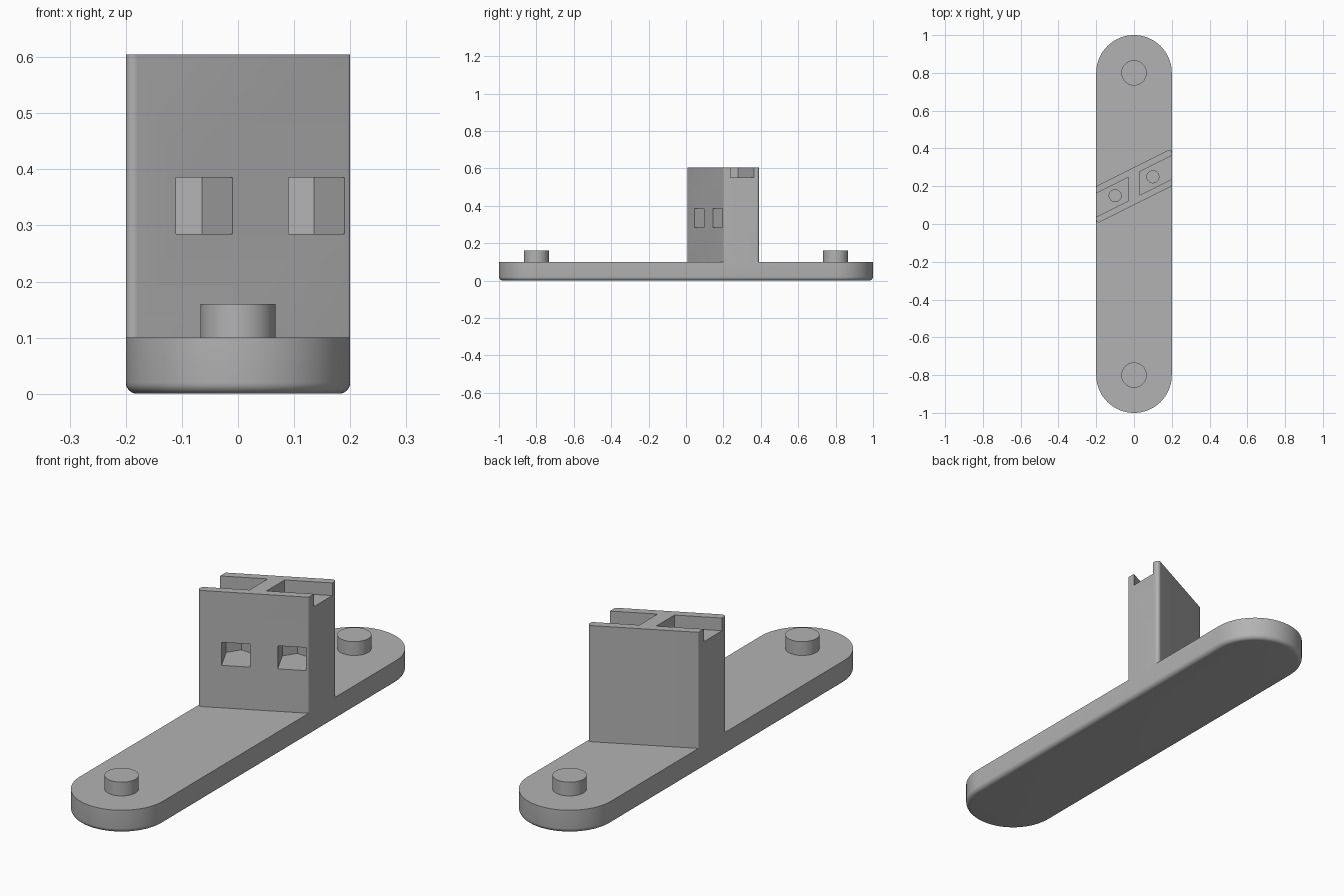
import bpy, bmesh, math
from mathutils import Vector

if "Cube" in bpy.data.objects:
    bpy.data.objects.remove(bpy.data.objects["Cube"])

grey = bpy.data.materials.new("plain_grey")
grey.diffuse_color = (0.45, 0.45, 0.45, 1)
grey.use_nodes = True
grey.node_tree.nodes["Principled BSDF"].inputs["Base Color"].default_value = grey.diffuse_color


def prism(name, pts, z0, z1):
    """Extrude a counter-clockwise outline from z0 to z1."""
    bm = bmesh.new()
    face = bm.faces.new([bm.verts.new((x, y, z0)) for x, y in pts])
    ext = bmesh.ops.extrude_face_region(bm, geom=[face])["geom"]
    bmesh.ops.translate(bm, vec=(0, 0, z1 - z0),
                        verts=[g for g in ext if isinstance(g, bmesh.types.BMVert)])
    bmesh.ops.recalc_face_normals(bm, faces=bm.faces)
    me = bpy.data.meshes.new(name)
    bm.to_mesh(me)
    bm.free()
    me.materials.append(grey)
    ob = bpy.data.objects.new(name, me)
    bpy.context.collection.objects.link(ob)
    return ob


def arc(cx, cy, r, a0, a1, n):
    return [(cx + r * math.cos(math.radians(a0 + (a1 - a0) * i / n)),
             cy + r * math.sin(math.radians(a0 + (a1 - a0) * i / n))) for i in range(n + 1)]


def circle(cx, cy, r, n=48):
    return arc(cx, cy, r, 0, 360, n)[:-1]


def fillet(corners, radii, n=8):
    """Round each corner of a counter-clockwise convex outline."""
    out = []
    for i, r in enumerate(radii):
        p = Vector(corners[i])
        a = (Vector(corners[i - 1]) - p).normalized()
        b = (Vector(corners[(i + 1) % len(corners)]) - p).normalized()
        half = a.angle(b) / 2
        c = p + (a + b).normalized() * (r / math.sin(half))
        start = p + a * (r / math.tan(half)) - c
        a0 = math.degrees(math.atan2(start.y, start.x))
        out += arc(c.x, c.y, r, a0, a0 + 180 - math.degrees(2 * half), n)
    return out


def apply_modifiers(ob):
    dg = bpy.context.evaluated_depsgraph_get()
    me = bpy.data.meshes.new_from_object(ob.evaluated_get(dg))
    ob.modifiers.clear()
    ob.data = me


def smooth(ob):
    bpy.ops.object.select_all(action="DESELECT")
    ob.select_set(True)
    bpy.context.view_layer.objects.active = ob
    bpy.ops.object.shade_smooth_by_angle(angle=math.radians(30))


# Base plate with rounded ends and a rounded lower rim
base = prism("base_plate", arc(0, 0.8, 0.2, 0, 180, 40) + arc(0, -0.8, 0.2, 180, 360, 40), 0, 0.1)
bm = bmesh.new()
bm.from_mesh(base.data)
rim = [e for e in bm.edges if all(v.co.z < 0.001 for v in e.verts)]
bmesh.ops.bevel(bm, geom=rim, offset=0.02, segments=6, profile=0.5, affect="EDGES")
bm.to_mesh(base.data)
bm.free()
smooth(base)

# Locating pegs near both ends
for label, y in (("front", -0.8), ("back", 0.8)):
    smooth(prism(label + "_peg", circle(0, y, 0.067), 0.1, 0.16))

# Slanted upright block, all vertical corners rounded
block = prism("slanted_block",
              fillet([(-0.2, 0), (0.2, 0.2), (0.2, 0.4), (-0.2, 0.2)],
                     [0.014, 0.007, 0.014, 0.007]), 0.1, 0.605)

# Cutters: top pockets, screw holes and side-loaded nut traps
u = Vector((2, 1)).normalized()      # along the slanted front
v = Vector((-u.y, u.x))              # into the block
cutters = []
for side, x0, x1 in (("left", -0.26, -0.03), ("right", 0.03, 0.26)):
    mid = lambda x, d: (x, 0.2 + 0.5 * x + d)
    cutters.append(prism(side + "_pocket_cutter",
                         [mid(x0, -0.0625), mid(x1, -0.0625), mid(x1, 0.0625), mid(x0, 0.0625)],
                         0.55, 0.7))
    cx = -0.1 if side == "left" else 0.1
    c = Vector(mid(cx, 0))
    cutters.append(prism(side + "_hole_cutter", circle(c.x, c.y, 0.032, 32), 0.34, 0.6))
    w = 0.056                        # half the nut width across flats
    k = w / math.sqrt(3)
    trap = [c - u * w - v * 0.15, c + u * w - v * 0.15, c + u * w + v * k,
            c + v * 2 * k, c - u * w + v * k]
    cutters.append(prism(side + "_nut_cutter", [tuple(p) for p in trap], 0.285, 0.385))

for cut in cutters:
    cut.hide_render = True
    mod = block.modifiers.new(cut.name, "BOOLEAN")
    mod.operation = "DIFFERENCE"
    mod.solver = "EXACT"
    mod.object = cut
apply_modifiers(block)
for cut in cutters:
    bpy.data.objects.remove(cut)
smooth(block)
